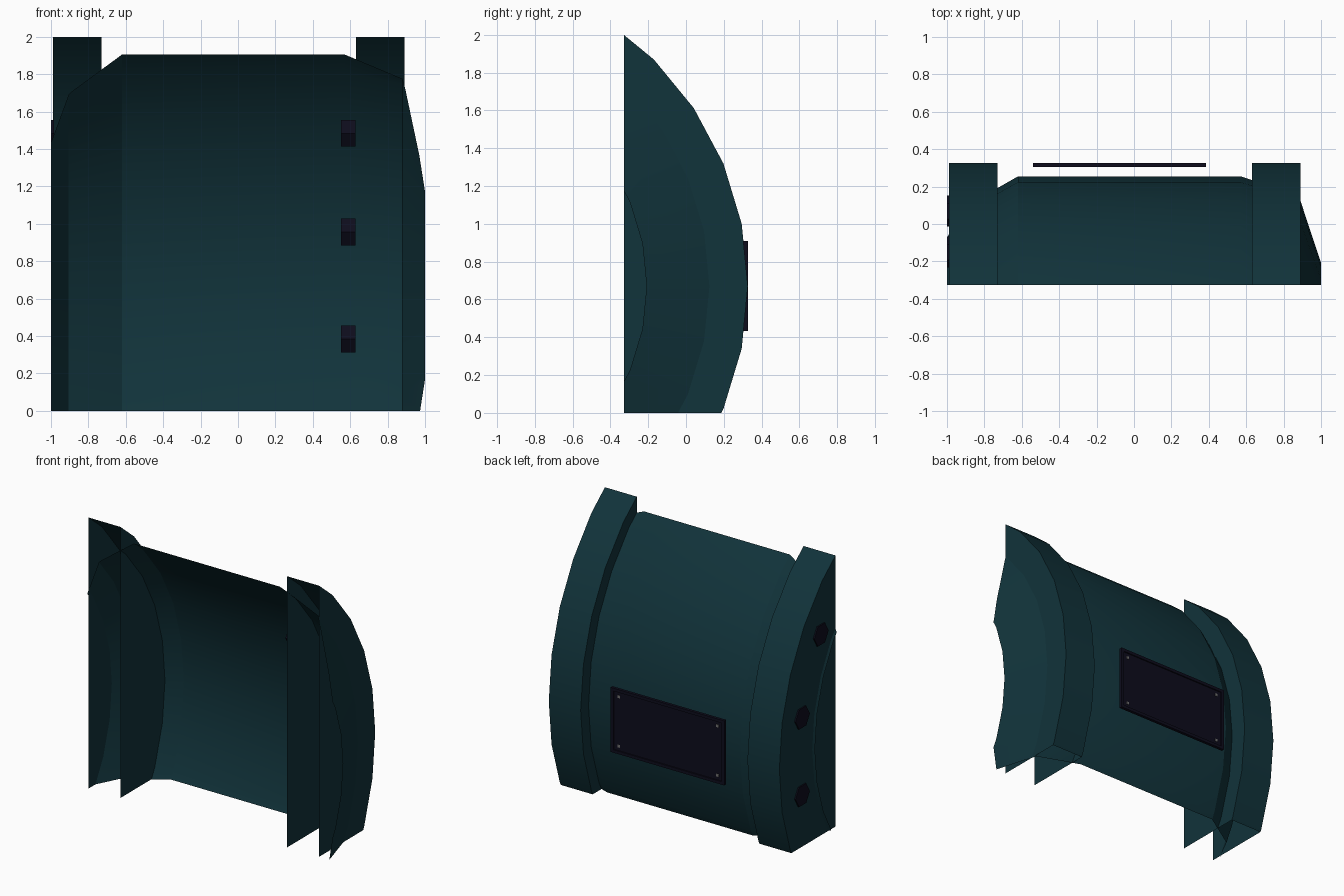
import bpy, bmesh, math
from mathutils import Vector

if "Cube" in bpy.data.objects:
    bpy.data.objects.remove(bpy.data.objects["Cube"])

CY, CZ = -1.368, 0.67      # axis of the drum (runs along x)
CUT_Y = -0.327             # open front plane


def material(name, rgb):
    m = bpy.data.materials.new(name)
    m.diffuse_color = (*rgb, 1)
    m.use_nodes = True
    m.node_tree.nodes["Principled BSDF"].inputs["Base Color"].default_value = m.diffuse_color
    return m


TEAL = material("dark_teal_paint", (0.0056, 0.033, 0.043))
NAVY = material("near_black_navy", (0.004, 0.0036, 0.0115))
GREY = material("screw_grey", (0.17, 0.17, 0.17))


def finish(bm, name, mat, smooth=True):
    me = bpy.data.meshes.new(name)
    bmesh.ops.recalc_face_normals(bm, faces=bm.faces)
    bm.to_mesh(me)
    bm.free()
    ob = bpy.data.objects.new(name, me)
    bpy.context.collection.objects.link(ob)
    me.materials.append(mat)
    if smooth:
        bpy.ops.object.select_all(action='DESELECT')
        ob.select_set(True)
        bpy.context.view_layer.objects.active = ob
        bpy.ops.object.shade_smooth_by_angle(angle=math.radians(25))
    return ob


def lathe(name, profile, mat, sides, cy, cz, crop=False, smooth=True):
    """Spin (x, radius) points round an x axis; crop opens front and base."""
    bm = bmesh.new()
    rings = []
    for x, r in profile:
        rings.append([bm.verts.new((x, cy + r * math.cos(a), cz + r * math.sin(a)))
                      for a in (2 * math.pi * i / sides for i in range(sides))])
    for A, B in zip(rings, rings[1:]):
        for i in range(sides):
            j = (i + 1) % sides
            bm.faces.new((A[i], A[j], B[j], B[i]))
    bmesh.ops.remove_doubles(bm, verts=bm.verts, dist=1e-5)
    bmesh.ops.recalc_face_normals(bm, faces=bm.faces)
    if crop:
        for co, no in (((0, CUT_Y, 0), (0, -1, 0)), ((0, 0, 0), (0, 0, -1))):
            bmesh.ops.bisect_plane(bm, geom=bm.verts[:] + bm.edges[:] + bm.faces[:],
                                   plane_co=co, plane_no=no, clear_outer=True)
    return finish(bm, name, mat, smooth)


def box(name, lo, hi, mat):
    bm = bmesh.new()
    bmesh.ops.create_cube(bm, size=1)
    lo, hi = Vector(lo), Vector(hi)
    for v in bm.verts:
        v.co = Vector([(lo[k] + hi[k]) / 2 + v.co[k] * (hi[k] - lo[k]) for k in range(3)])
    return finish(bm, name, mat, False)


# drum shell with tapered ends
lathe("drum_shell", [(-1.0, 1.295), (-0.905, 1.46), (-0.62, 1.623),
                     (0.57, 1.623), (0.88, 1.522), (1.0, 1.16)],
      TEAL, 32, CY, CZ, crop=True)

# two hoops, each a rim with full side discs
for side, x0, x1 in (("left", -0.99, -0.73), ("right", 0.63, 0.89)):
    lathe(side + "_hoop", [(x0, 0), (x0, 1.695), (x1, 1.695), (x1, 0)],
          TEAL, 32, CY, CZ, crop=True)

# hex bolts on the left face of each hoop
for side, x0, x1 in (("left", -1.0, -0.985), ("right", 0.55, 0.628)):
    for n, deg in enumerate((-11.25, 11.25, 33.75)):
        a = math.radians(deg)
        lathe(f"{side}_bolt_{n}", [(x0, 0), (x0, 0.083), (x1, 0.083), (x1, 0)],
              NAVY, 6, CY + 1.465 * math.cos(a), CZ + 1.465 * math.sin(a), smooth=False)

# name plate with a raised rim
PX0, PX1, PZ0, PZ1 = -0.53, 0.375, 0.443, 0.897
box("plate", (PX0, 0.309, PZ0), (PX1, 0.318, PZ1), NAVY)
T = 0.011
for n, (x0, x1, z0, z1) in enumerate((
        (PX0 - T, PX1 + T, PZ0 - T, PZ0 + T), (PX0 - T, PX1 + T, PZ1 - T, PZ1 + T),
        (PX0 - T, PX0 + T, PZ0 + T, PZ1 - T), (PX1 - T, PX1 + T, PZ0 + T, PZ1 - T))):
    box(f"plate_rim_{n}", (x0, 0.305, z0), (x1, 0.327, z1), NAVY)

# small corner screws on the plate
for i, x in enumerate((PX0 + 0.05, PX1 - 0.05)):
    for j, z in enumerate((PZ0 + 0.045, PZ1 - 0.045)):
        box(f"plate_screw_{i}{j}", (x - 0.01, 0.316, z - 0.01),
            (x + 0.01, 0.321, z + 0.01), GREY)
